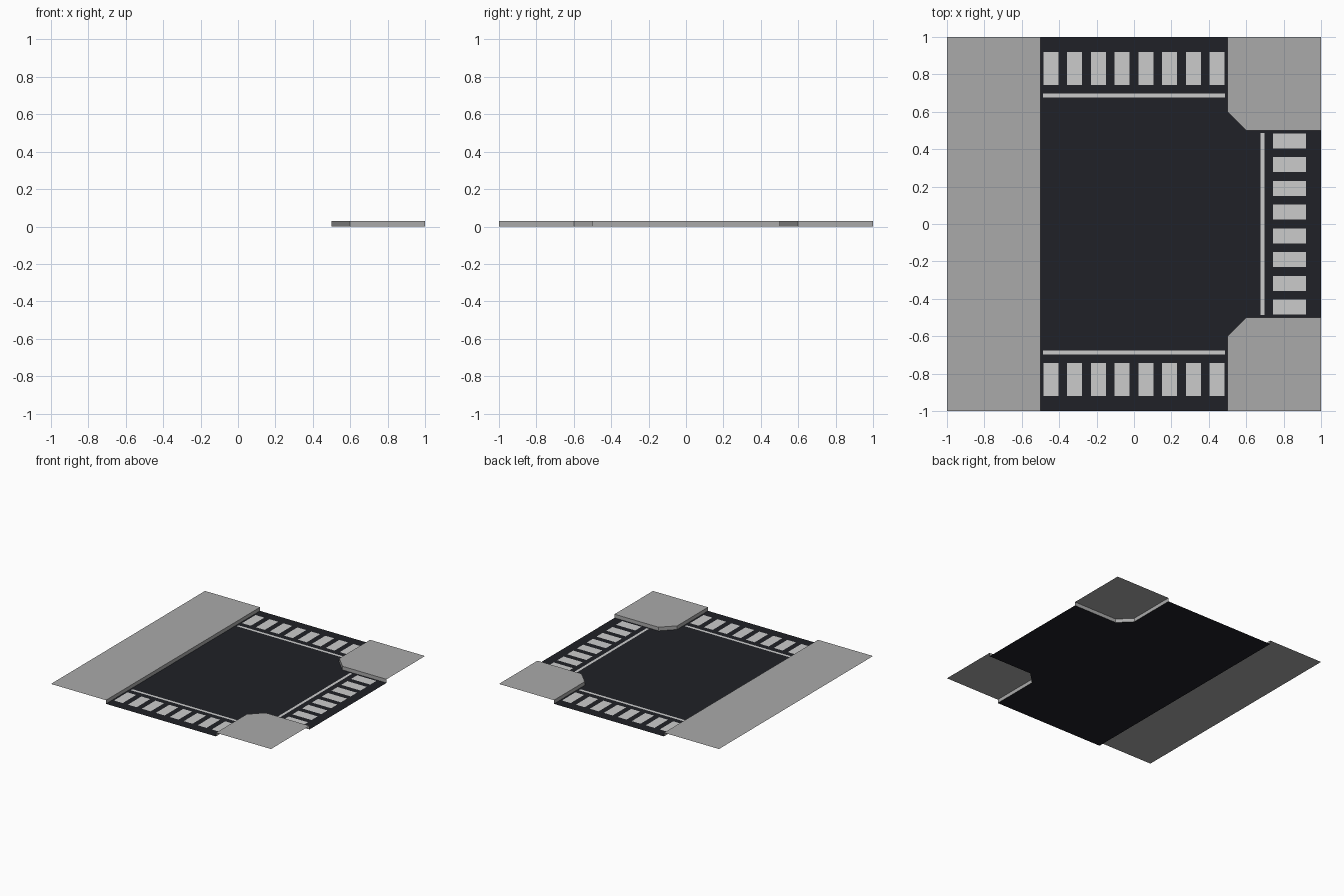
import bpy, bmesh
from math import pi
from mathutils import Matrix

if "Cube" in bpy.data.objects:
    bpy.data.objects.remove(bpy.data.objects["Cube"])

H = 0.03        # pavement height
PAINT_Z = 0.001  # paint sits just over the road


def material(name, rgb):
    m = bpy.data.materials.new(name)
    m.diffuse_color = (*rgb, 1)
    m.use_nodes = True
    m.node_tree.nodes["Principled BSDF"].inputs["Base Color"].default_value = m.diffuse_color
    return m


asphalt = material("asphalt", (0.014, 0.015, 0.02))
concrete = material("concrete", (0.4, 0.4, 0.4))
paint = material("paint", (0.8, 0.8, 0.8))


def finish(name, bm, mat):
    me = bpy.data.meshes.new(name)
    bm.to_mesh(me)
    bm.free()
    me.materials.append(mat)
    ob = bpy.data.objects.new(name, me)
    bpy.context.collection.objects.link(ob)
    return ob


def sheet(bm, points, z):
    """Flat upward face from a counter-clockwise outline."""
    return bm.faces.new([bm.verts.new((x, y, z)) for x, y in points])


def rect(bm, x0, x1, y0, y1, z):
    sheet(bm, [(x0, y0), (x1, y0), (x1, y1), (x0, y1)], z)


def pavement(name, outline, curb):
    """Open-edged raised slab; the first `curb` points carry the curb face."""
    bm = bmesh.new()
    top = list(sheet(bm, outline, H).verts)[:curb]
    low = [bm.verts.new((v.co.x, v.co.y, 0)) for v in top]
    for i in range(curb - 1):
        bm.faces.new((low[i], low[i + 1], top[i + 1], top[i]))
    return finish(name, bm, concrete)


# Road surface, cut around the two corner pavements
bm = bmesh.new()
sheet(bm, [(-.5, -1), (.5, -1), (.5, -.6), (.6, -.5), (1, -.5),
           (1, .5), (.6, .5), (.5, .6), (.5, 1), (-.5, 1)], 0)
finish("road", bm, asphalt)

# Straight pavement and the two chamfered corner pavements
pavement("straight_pavement", [(-.5, -1), (-.5, 1), (-1, 1), (-1, -1)], 2)
pavement("back_corner_pavement",
         [(.5, 1), (.5, .6), (.6, .5), (1, .5), (1, 1)], 4)
pavement("front_corner_pavement",
         [(1, -.5), (.6, -.5), (.5, -.6), (.5, -1), (1, -1)], 4)

# Crossing stripes and stop line, repeated on the three road arms
for name, angle in (("back", 0), ("right", -pi / 2), ("front", pi)):
    bm = bmesh.new()
    for i in range(8):
        c = (i - 3.5) * 0.127
        rect(bm, c - .04, c + .04, .744, .919, PAINT_Z)
    rect(bm, -.486, .486, .677, .699, PAINT_Z)
    bm.transform(Matrix.Rotation(angle, 4, 'Z'))
    finish(name + "_crossing", bm, paint)
